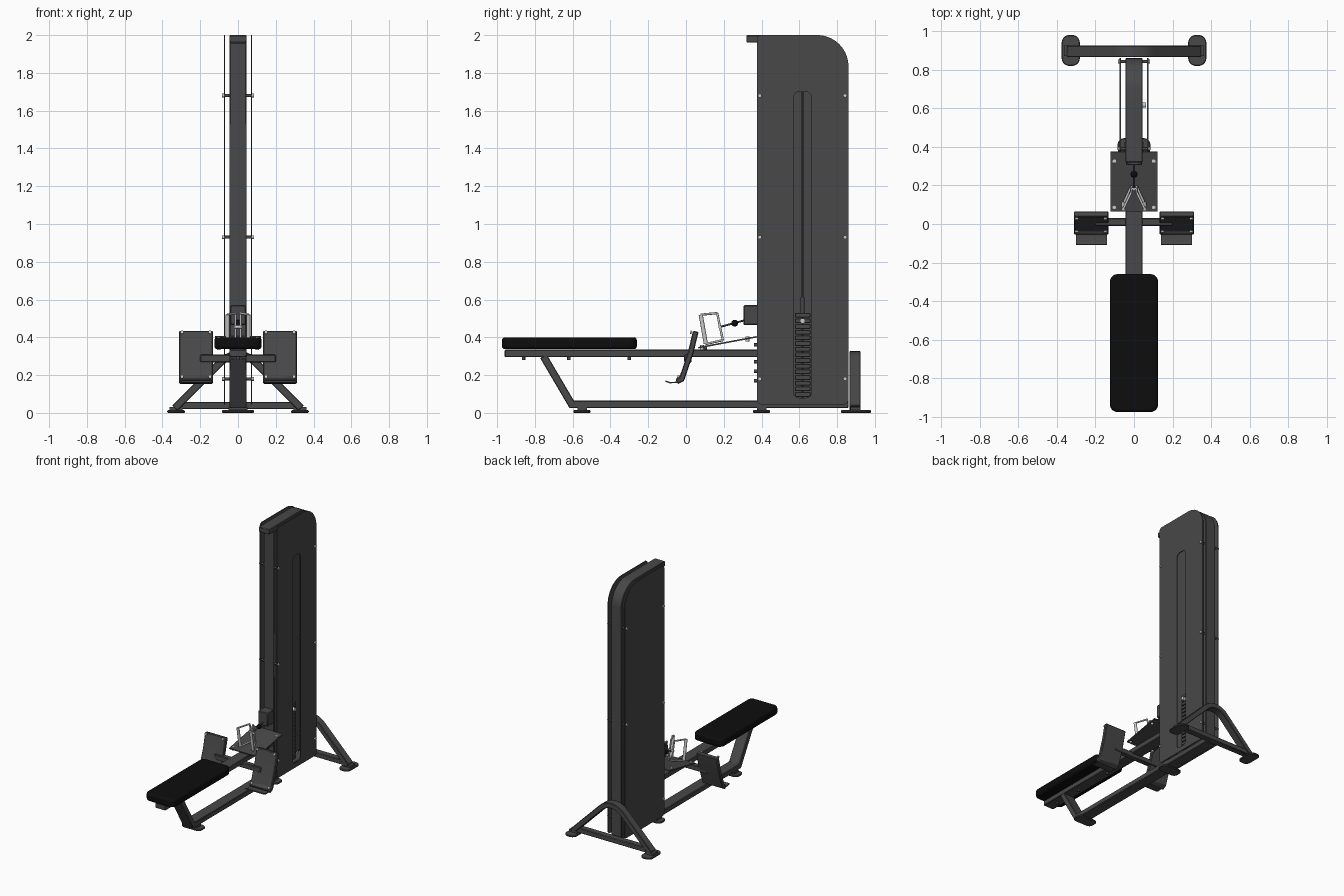
import bpy, bmesh, math
from mathutils import Vector, Matrix

cube = bpy.data.objects.get("Cube")
if cube:
    bpy.data.objects.remove(cube, do_unlink=True)


def material(name, rgb, rough):
    m = bpy.data.materials.new(name)
    m.use_nodes = True
    m.diffuse_color = (*rgb, 1)
    b = m.node_tree.nodes["Principled BSDF"]
    b.inputs["Base Color"].default_value = (*rgb, 1)
    b.inputs["Roughness"].default_value = rough
    return m


GREY = material("charcoal_paint", (0.065, 0.065, 0.065), 0.6)
BLACK = material("black_vinyl", (0.004, 0.004, 0.004), 0.7)
SILVER = material("bright_steel", (0.6, 0.6, 0.6), 0.4)


def finish(name, bm, mat, bevel=0, segments=1):
    bmesh.ops.recalc_face_normals(bm, faces=bm.faces[:])
    me = bpy.data.meshes.new(name)
    bm.to_mesh(me)
    bm.free()
    me.materials.append(mat)
    ob = bpy.data.objects.new(name, me)
    bpy.context.collection.objects.link(ob)
    if bevel:
        mod = ob.modifiers.new("edge", "BEVEL")
        mod.width, mod.segments, mod.limit_method = bevel, segments, "ANGLE"
        mod.angle_limit = math.radians(40)
    bpy.ops.object.select_all(action="DESELECT")
    ob.select_set(True)
    bpy.context.view_layer.objects.active = ob
    bpy.ops.object.shade_smooth_by_angle(angle=math.radians(35))
    return ob


def prism(name, outline, axis, lo, hi, mat=GREY, bevel=0, segments=1):
    """Extrude a flat outline from lo to hi along the given axis."""
    place = {"x": lambda a, b: (lo, a, b), "y": lambda a, b: (a, lo, b),
             "z": lambda a, b: (a, b, lo)}[axis]
    bm = bmesh.new()
    face = bm.faces.new([bm.verts.new(place(*p)) for p in outline])
    ext = bmesh.ops.extrude_face_region(bm, geom=[face])["geom"]
    step = Vector([(hi - lo) * (axis == k) for k in "xyz"])
    bmesh.ops.translate(bm, vec=step, verts=[v for v in ext if isinstance(v, bmesh.types.BMVert)])
    return finish(name, bm, mat, bevel, segments)


def arc(cx, cy, r, start, end, n=8):
    return [(cx + r * math.cos(math.radians(start + (end - start) * i / n)),
             cy + r * math.sin(math.radians(start + (end - start) * i / n))) for i in range(n + 1)]


def rounded(a0, a1, b0, b1, r, top_right=None):
    q = top_right or r
    return (arc(a0 + r, b0 + r, r, 180, 270) + arc(a1 - r, b0 + r, r, 270, 360)
            + arc(a1 - q, b1 - q, q, 0, 90, 14) + arc(a0 + r, b1 - r, r, 90, 180))


def strip(path, width):
    """Outline of a constant-width band along a path, with mitred bends."""
    pts = [Vector(p) for p in path]
    left, right = [], []
    for i, p in enumerate(pts):
        d0 = (p - pts[i - 1]).normalized() if i else (pts[1] - p).normalized()
        d1 = (pts[i + 1] - p).normalized() if i < len(pts) - 1 else d0
        n = Vector((-(d0 + d1).y, (d0 + d1).x)).normalized()
        off = n * width / 2 / max(0.3, n.dot(Vector((-d0.y, d0.x))))
        left.append(p + off)
        right.append(p - off)
    return [tuple(p) for p in left + right[::-1]]


def box(name, x, y, z, mat=GREY, bevel=0):
    return prism(name, [(x[0], y[0]), (x[1], y[0]), (x[1], y[1]), (x[0], y[1])],
                 "z", z[0], z[1], mat, bevel)


def rod(name, a, b, r, mat=SILVER, sides=12):
    a, b = Vector(a), Vector(b)
    bm = bmesh.new()
    rot = (b - a).to_track_quat("Z", "Y").to_matrix().to_4x4()
    bmesh.ops.create_cone(bm, cap_ends=True, segments=sides, radius1=r, radius2=r,
                          depth=(b - a).length, matrix=Matrix.Translation((a + b) / 2) @ rot)
    return finish(name, bm, mat)


W = 0.045   # half width of the frame tubes
T = 0.04    # thickness of the frame tubes

# Tower frame: top beam bending down into the back column, plus front column
prism("tower_bent_tube", strip([(0.32, 1.98)] + arc(0.69, 1.83, 0.15, 90, 0, 12) + [(0.84, 0.03)], T),
      "x", -W, W, bevel=0.004)
box("tower_front_column", (-W, W), (0.38, 0.43), (0.03, 1.96), bevel=0.004)

# Side covers, the left one with a long viewing slot
prism("right_cover", rounded(0.375, 0.86, 0.045, 2.0, 0.025, 0.165), "x", -0.075, -0.068)
cover = prism("left_cover", rounded(0.375, 0.86, 0.045, 2.0, 0.025, 0.165), "x", 0.068, 0.075)
cutter = prism("slot_cutter", rounded(0.57, 0.665, 0.08, 1.70, 0.03), "x", 0.05, 0.09)
cutter.hide_render = True
cut = cover.modifiers.new("slot", "BOOLEAN")
cut.object, cut.operation, cut.solver = cutter, "DIFFERENCE", "EXACT"
bpy.context.view_layer.objects.active = cover
bpy.ops.object.modifier_apply(modifier="slot")
bpy.data.objects.remove(cutter, do_unlink=True)

# Cover spacers and their bolts
for z in (0.18, 0.93, 1.68):
    for y in (0.39, 0.842):
        rod("cover_spacer", (-0.078, y, z), (0.078, y, z), 0.008, GREY)
        for s in (-1, 1):
            rod("cover_bolt", (s * 0.074, y, z), (s * 0.084, y, z), 0.01)

# Weight stack with guide rod and selector pin
for i in range(15):
    z = 0.085 + i * 0.03
    box("weight_plate", (-0.042, 0.042), (0.577, 0.658), (z, z + 0.025), bevel=0.003)
rod("stack_rod", (0, 0.617, 0.08), (0, 0.617, 1.96), 0.005, GREY)
rod("stack_cap", (0, 0.617, 0.53), (0, 0.617, 0.61), 0.01, GREY)
rod("selector_pin", (0.04, 0.617, 0.487), (0.062, 0.617, 0.487), 0.014)

# Base rail with front leg, and the upper rail carrying the seat
prism("base_rail_and_leg", strip([(-0.755, 0.30), (-0.605, 0.045), (0.86, 0.045)], T),
      "x", -W, W, bevel=0.004)
box("upper_rail", (-W, W), (-0.96, 0.385), (0.295, 0.335), bevel=0.004)
prism("seat", rounded(-0.125, 0.125, -0.975, -0.26, 0.04), "z", 0.337, 0.40, BLACK, 0.016, 3)
for y in (-0.86, -0.62, -0.30):
    rod("seat_bolt", (0, y, 0.28), (0, y, 0.30), 0.009, GREY)
for z in (0.17, 0.22, 0.27, 0.36):
    rod("column_bolt", (0, 0.36, z), (0, 0.385, z), 0.009, GREY)

# Middle feet
for y in (-0.55, 0.40):
    prism("middle_foot", rounded(-0.085, 0.085, y - 0.045, y + 0.045, 0.035), "z", 0, 0.015, bevel=0.004)
    box("middle_foot_block", (-0.05, 0.05), (y - 0.025, y + 0.025), (0.014, 0.03))

# Rear stabiliser: arched tube, floor bar and feet
apex = arc(0, 0.27 - 0.09, 0.127, 135, 45, 10)
prism("rear_arch", strip([(-0.335, 0.025)] + apex + [(0.335, 0.025)], T), "y", 0.865, 0.925, bevel=0.004)
box("rear_floor_bar", (-0.30, 0.30), (0.87, 0.92), (0.02, 0.058), bevel=0.004)
for s in (-1, 1):
    x = s * 0.328
    prism("rear_foot", rounded(x - 0.047, x + 0.047, 0.82, 0.98, 0.04), "z", 0, 0.014, bevel=0.004)
    box("rear_foot_block", (x - 0.035, x + 0.035), (0.87, 0.925), (0.012, 0.03))

# Foot rests: crossbar, tilted plates with a heel lip, corner bolts
box("foot_rest_crossbar", (-0.20, 0.20), (-0.01, 0.03), (0.268, 0.308), bevel=0.004)
tilt = [(-0.05, 0.165), (-0.022, 0.18), (0.025, 0.32), (0.052, 0.432)]
for s in (-1, 1):
    lo, hi = sorted((s * 0.132, s * 0.312))
    prism("foot_plate", strip(tilt, 0.03), "x", lo, hi, bevel=0.005)
    lip_lo, lip_hi = sorted((s * 0.14, s * 0.30))
    prism("heel_lip", strip([(-0.108, 0.168), (-0.085, 0.16), (-0.045, 0.162)], 0.007), "x", lip_lo, lip_hi)
    for x in (0.148, 0.297):
        for y, z in ((0.031, 0.425), (-0.036, 0.19)):
            rod("foot_plate_bolt", (s * x, y, z), (s * x, y - 0.009, z + 0.003), 0.009)

# Sloping tray in front of the tower
prism("tray", strip([(0.065, 0.345), (0.375, 0.403)], 0.008), "x", -0.122, 0.122)
for s in (-1, 1):
    for y, z in ((0.085, 0.353), (0.325, 0.398)):
        rod("tray_bolt", (s * 0.102, y, z - 0.02), (s * 0.102, y, z + 0.006), 0.01)
box("tray_support", (-0.03, 0.03), (0.08, 0.11), (0.33, 0.35))

# Pulley housing, cable stop and cable
box("pulley_housing", (-0.042, 0.042), (0.305, 0.385), (0.465, 0.57), bevel=0.005)
rod("cable", (0, 0.18, 0.455), (0, 0.31, 0.49), 0.005, GREY)
bm = bmesh.new()
bmesh.ops.create_uvsphere(bm, u_segments=16, v_segments=10, radius=0.018,
                          matrix=Matrix.Translation((0, 0.258, 0.475)))
finish("cable_stop", bm, BLACK)

# Double-grip row handle
for s in (-1, 1):
    loop = [(s * 0.055, 0.078, 0.52), (s * 0.055, 0.105, 0.365),
            (s * 0.014, 0.195, 0.385), (s * 0.014, 0.165, 0.528)]
    for i, p in enumerate(loop):
        rod("row_handle_bar", p, loop[(i + 1) % 4], 0.011 if i == 0 else 0.006)
rod("handle_yoke", (-0.02, 0.18, 0.455), (0.02, 0.18, 0.455), 0.009)
